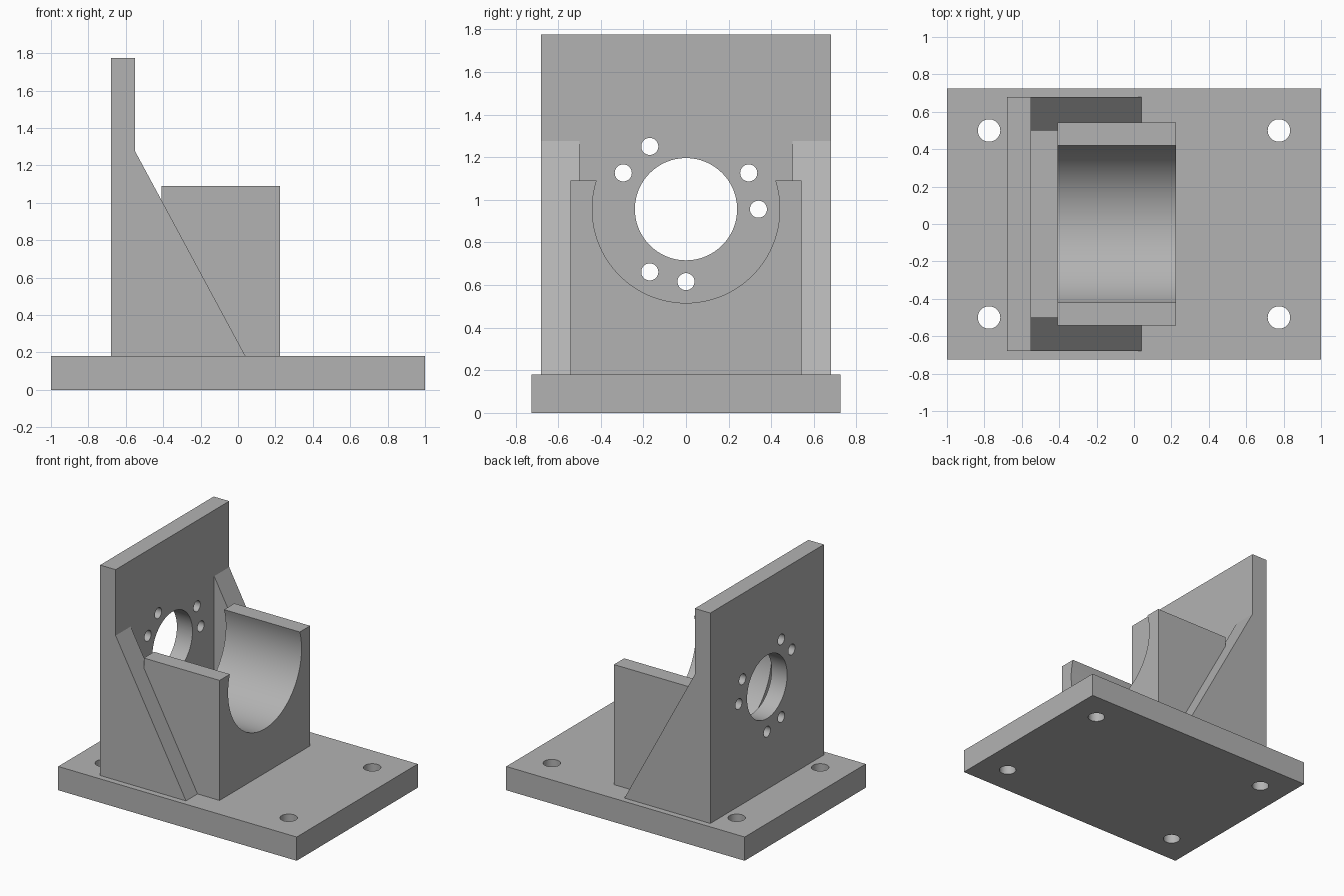
import bpy, bmesh
from math import sin, cos, asin, pi, radians
from mathutils import Matrix, Vector

cube = bpy.data.objects.get("Cube")
if cube:
    bpy.data.objects.remove(cube, do_unlink=True)

grey = bpy.data.materials.new("machined_grey")
grey.use_nodes = True
colour = (0.45, 0.45, 0.45, 1)
grey.diffuse_color = colour
grey.node_tree.nodes["Principled BSDF"].inputs["Base Color"].default_value = colour

BASE_TOP = 0.18
PLATE_BACK, PLATE_FRONT = -0.68, -0.55
HALF_WIDTH = 0.68
AXIS_Z = 0.956          # height of the bore axis


def to_object(name, bm):
    bmesh.ops.recalc_face_normals(bm, faces=bm.faces)
    mesh = bpy.data.meshes.new(name)
    bm.to_mesh(mesh)
    bm.free()
    obj = bpy.data.objects.new(name, mesh)
    bpy.context.collection.objects.link(obj)
    mesh.materials.append(grey)
    return obj


def prism(name, points, direction):
    """Extrude a closed outline of 3D points along a direction."""
    bm = bmesh.new()
    face = bm.faces.new([bm.verts.new(p) for p in points])
    new = bmesh.ops.extrude_face_region(bm, geom=[face])["geom"]
    verts = [v for v in new if isinstance(v, bmesh.types.BMVert)]
    bmesh.ops.translate(bm, verts=verts, vec=Vector(direction))
    return to_object(name, bm)


def box(name, x0, x1, half_y, z0, z1):
    outline = [(x0, -half_y, z0), (x1, -half_y, z0), (x1, -half_y, z1), (x0, -half_y, z1)]
    return prism(name, outline, (0, 2 * half_y, 0))


def drill(obj, holes, axis):
    """Cut round holes, given as (centre, radius), along the X or Z axis."""
    bm = bmesh.new()
    turn = Matrix.Rotation(pi / 2, 4, 'Y') if axis == 'X' else Matrix.Identity(4)
    for centre, radius in holes:
        bmesh.ops.create_cone(bm, cap_ends=True, segments=64, radius1=radius, radius2=radius,
                              depth=0.5, matrix=Matrix.Translation(centre) @ turn)
    cutter = to_object("hole_cutter", bm)
    cutter.hide_render = True
    mod = obj.modifiers.new("holes", 'BOOLEAN')
    mod.operation, mod.solver, mod.object = 'DIFFERENCE', 'EXACT', cutter
    bpy.context.view_layer.objects.active = obj
    bpy.ops.object.modifier_apply(modifier=mod.name)
    bpy.data.objects.remove(cutter, do_unlink=True)


# Base plate with four mounting holes
base = box("base_plate", -1, 1, 0.725, 0, BASE_TOP)
drill(base, [((x, y, 0.09), 0.06) for x in (-0.775, 0.775) for y in (-0.5, 0.5)], 'Z')

# Upright plate with a central bore and a ring of small bolt holes
upright = box("upright_plate", PLATE_BACK, PLATE_FRONT, HALF_WIDTH, BASE_TOP, 1.775)
mid_x = (PLATE_BACK + PLATE_FRONT) / 2
bolt_holes = [((mid_x, 0.34 * cos(radians(a)), AXIS_Z + 0.34 * sin(radians(a))), 0.04)
              for a in (0, 30, 120, 150, 240, 270)]
drill(upright, [((mid_x, 0, AXIS_Z), 0.24)] + bolt_holes, 'X')

# Triangular side gussets
gussets = []
for name, side in (("left_gusset", 1), ("right_gusset", -1)):
    y = side * HALF_WIDTH
    outline = [(PLATE_FRONT, y, BASE_TOP), (0.04, y, BASE_TOP), (PLATE_FRONT, y, 1.275)]
    gussets.append(prism(name, outline, (0, -side * 0.18, 0)))

# Cradle block with a round trough
TOP, RADIUS, HALF, BACK, FRONT = 1.09, 0.44, 0.542, -0.41, 0.225
lip = asin((TOP - AXIS_Z) / RADIUS)
steps = 64
arc = [lip - i * (pi + 2 * lip) / steps for i in range(steps + 1)]
outline = [(BACK, RADIUS * cos(a), AXIS_Z + RADIUS * sin(a)) for a in arc]
outline += [(BACK, -HALF, TOP), (BACK, -HALF, BASE_TOP),
            (BACK, HALF, BASE_TOP), (BACK, HALF, TOP)]
cradle = prism("cradle_block", outline, (FRONT - BACK, 0, 0))

# Smooth the round walls, keep the corners crisp
bpy.ops.object.select_all(action='DESELECT')
for obj in (base, upright, cradle, *gussets):
    obj.select_set(True)
bpy.context.view_layer.objects.active = base
bpy.ops.object.shade_smooth_by_angle(angle=radians(30))
